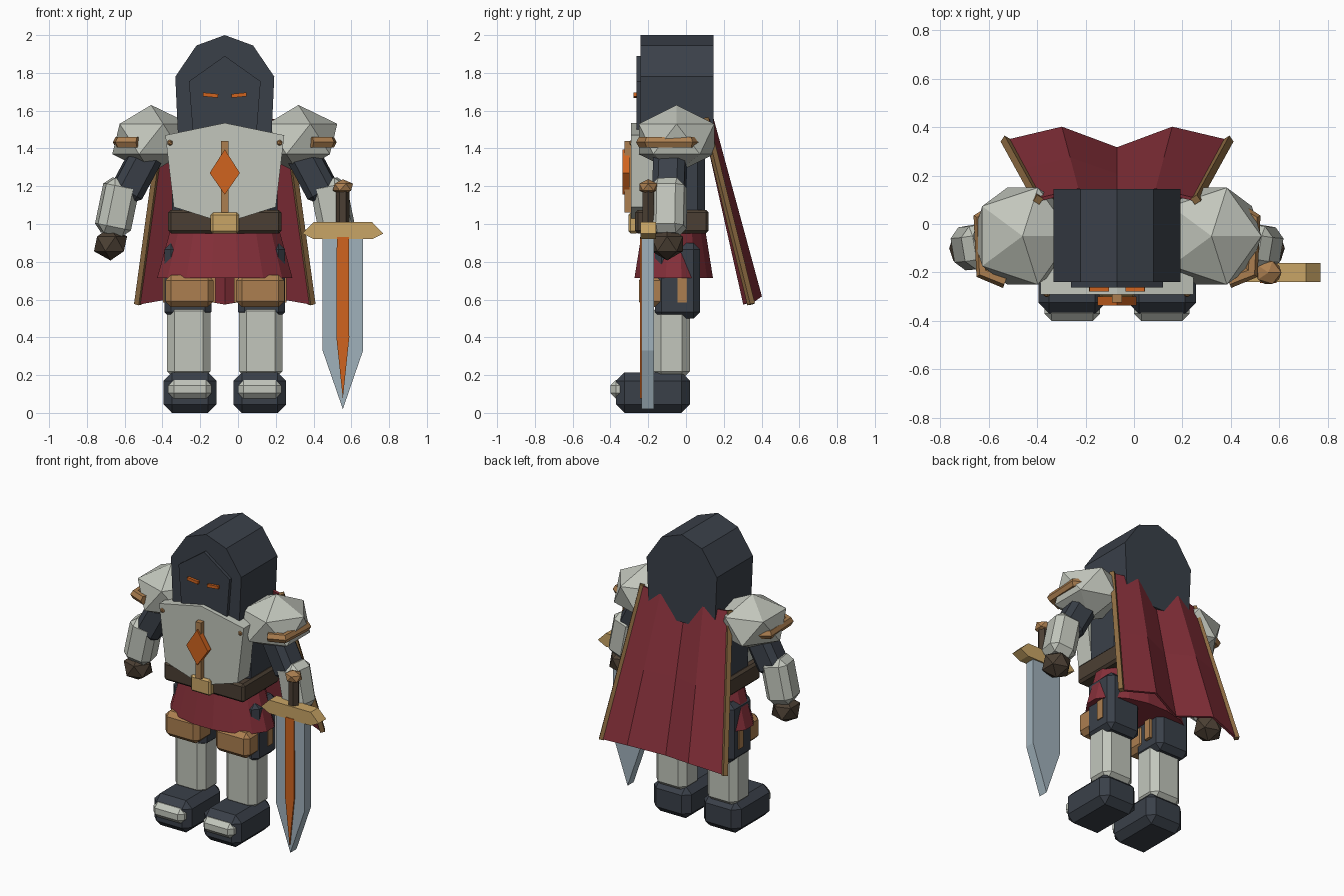
import bpy, bmesh, math
from mathutils import Vector, Matrix

if "Cube" in bpy.data.objects:
    bpy.data.objects.remove(bpy.data.objects["Cube"], do_unlink=True)

CX = -0.07  # body centre line


def material(name, code):
    rgb = [int(code[i:i + 2], 16) / 255 for i in (0, 2, 4)]
    lin = [c / 12.92 if c < 0.04 else ((c + 0.055) / 1.055) ** 2.4 for c in rgb]
    m = bpy.data.materials.new(name)
    m.use_nodes = True
    m.diffuse_color = (*lin, 1)
    bsdf = next(n for n in m.node_tree.nodes if n.type == 'BSDF_PRINCIPLED')
    bsdf.inputs["Base Color"].default_value = (*lin, 1)
    return m


DARK = material("charcoal cloth", "3a4049")
PLATE = material("pale plate", "c2c6bc")
RED = material("red cloth", "86303a")
ORANGE = material("glowing orange", "d0641f")
LEATHER = material("tan leather", "ac7f50")
GOLD = material("gold", "c9a566")
BROWN = material("dark brown leather", "4b3f33")
STEEL = material("blue steel", "a0b1bb")
TRIM = material("bronze trim", "8f6d43")


def finish(bm, name, mat):
    bmesh.ops.recalc_face_normals(bm, faces=bm.faces)
    me = bpy.data.meshes.new(name)
    bm.to_mesh(me)
    bm.free()
    me.materials.append(mat)
    ob = bpy.data.objects.new(name, me)
    bpy.context.collection.objects.link(ob)
    return ob


def block(size, bevel):
    """Box around the origin with chamfered edges."""
    bm = bmesh.new()
    bmesh.ops.create_cube(bm, size=1)
    bmesh.ops.scale(bm, vec=size, verts=bm.verts)
    if bevel:
        bmesh.ops.bevel(bm, geom=bm.edges[:], offset=bevel, segments=1, affect='EDGES')
    return bm


def box(name, x, y, z, mat, bevel=0):
    """Box given by its (low, high) range on each axis."""
    bm = block([r[1] - r[0] for r in (x, y, z)], bevel)
    bmesh.ops.translate(bm, vec=[sum(r) / 2 for r in (x, y, z)], verts=bm.verts)
    return finish(bm, name, mat)


def rod(name, p, q, width, depth, mat, bevel=0):
    """Chamfered bar from p to q."""
    p, q = Vector(p), Vector(q)
    bm = block((width, depth, (q - p).length), bevel)
    turn = Vector((0, 0, 1)).rotation_difference(q - p).to_matrix().to_4x4()
    bm.transform(Matrix.Translation((p + q) / 2) @ turn)
    return finish(bm, name, mat)


def prism(name, outline, y0, y1, mat, cx=CX, mirrored=True):
    """Front outline pushed from y0 to y1; mirrored outlines list one half."""
    pts = list(outline)
    if mirrored:
        pts += [(-x, z) for x, z in reversed(outline) if x > 0]
    bm = bmesh.new()
    face = bm.faces.new([bm.verts.new((cx + x, y0, z)) for x, z in pts])
    new = bmesh.ops.extrude_face_region(bm, geom=[face])["geom"]
    bmesh.ops.translate(bm, vec=(0, y1 - y0, 0),
                        verts=[v for v in new if isinstance(v, bmesh.types.BMVert)])
    return finish(bm, name, mat)


def ball(name, centre, radii, mat):
    bm = bmesh.new()
    bmesh.ops.create_icosphere(bm, subdivisions=1, radius=1)
    bmesh.ops.scale(bm, vec=radii, verts=bm.verts)
    bmesh.ops.translate(bm, vec=centre, verts=bm.verts)
    return finish(bm, name, mat)


def cone(name, centre, r1, r2, height, sides, mat, flat=1.0):
    bm = bmesh.new()
    bmesh.ops.create_cone(bm, cap_ends=True, segments=sides, radius1=r1, radius2=r2, depth=height)
    bm.transform(Matrix.Translation(centre) @ Matrix.Diagonal((1, flat, 1, 1))
                 @ Matrix.Rotation(math.pi / sides, 4, 'Z'))
    return finish(bm, name, mat)


def band(name, path, radius, mat):
    """Faceted bar following a bent path."""
    cu = bpy.data.curves.new(name, 'CURVE')
    cu.dimensions = '3D'
    cu.bevel_depth, cu.bevel_resolution, cu.use_fill_caps = radius, 1, True
    sp = cu.splines.new('POLY')
    sp.points.add(len(path) - 1)
    for pt, co in zip(sp.points, path):
        pt.co = (*co, 1)
    tmp = bpy.data.objects.new(name, cu)
    bpy.context.collection.objects.link(tmp)
    bpy.context.view_layer.update()
    me = bpy.data.meshes.new_from_object(tmp.evaluated_get(bpy.context.evaluated_depsgraph_get()))
    bpy.data.objects.remove(tmp, do_unlink=True)
    me.materials.clear()
    me.materials.append(mat)
    for f in me.polygons:
        f.use_smooth = False
    bpy.context.collection.objects.link(bpy.data.objects.new(name, me))


# Hood and face
prism("hood", [(0, 2.0), (0.15, 1.945), (0.262, 1.78), (0.245, 1.41)], -0.24, 0.145, DARK)
prism("face_plate", [(0, 1.89), (0.19, 1.755), (0.165, 1.44)], -0.262, -0.235, DARK)

# Torso, breastplate and belt
box("torso", (CX - 0.28, CX + 0.28), (-0.2, 0.1), (1.0, 1.47), DARK, 0.04)
prism("breastplate", [(0, 1.535), (0.315, 1.47), (0.27, 1.09), (0.08, 1.03)], -0.29, -0.165, PLATE)
box("belt", (CX - 0.3, CX + 0.3), (-0.27, 0.12), (0.95, 1.075), BROWN, 0.015)
box("buckle", (CX - 0.075, CX + 0.075), (-0.305, -0.25), (0.95, 1.06), GOLD, 0.012)
box("chest_bar", (CX - 0.02, CX + 0.02), (-0.325, -0.28), (1.06, 1.44), LEATHER)
prism("chest_gem", [(0, 1.395), (0.08, 1.27), (0, 1.155)], -0.337, -0.3, ORANGE)
cone("skirt", (CX, -0.065, 0.84), 0.365, 0.295, 0.25, 16, RED, 0.58)

for s, side in ((-1, "right"), (1, "left")):
    def at(dx, y, z):
        return (CX + s * dx, y, z)

    def span(a, b):
        return sorted((CX + s * a, CX + s * b))

    # Eyes and breastplate rivets
    rod(side + "_eye", at(0.035, -0.268, 1.678), at(0.115, -0.268, 1.686), 0.02, 0.022, ORANGE)
    ball(side + "_rivet", at(0.29, -0.285, 1.43), (0.018,) * 3, LEATHER)
    # Arms
    ball(side + "_pauldron", at(0.39, -0.05, 1.45), (0.23, 0.235, 0.18), PLATE)
    band(side + "_pauldron_band", [at(0.46, -0.235, 1.433), at(0.555, -0.2, 1.433),
                                   at(0.565, 0.02, 1.433), at(0.47, 0.075, 1.433)], 0.031, LEATHER)
    rod(side + "_upper_arm", at(0.37, -0.08, 1.45), at(0.535, -0.09, 1.14), 0.17, 0.17, DARK, 0.035)
    rod(side + "_forearm", at(0.54, -0.09, 1.235), at(0.6, -0.095, 0.945), 0.18, 0.18, PLATE, 0.04)
    ball(side + "_hand", at(0.605, -0.1, 0.895), (0.098, 0.098, 0.088), BROWN)
    # Legs
    box(side + "_thigh", span(0.07, 0.32), (-0.165, 0.075), (0.5, 0.9), DARK, 0.035)
    box(side + "_knee_guard", span(0.06, 0.315), (-0.25, -0.075), (0.56, 0.73), LEATHER, 0.03)
    for n, dx in (("inner", 0.062), ("outer", 0.315)):
        box(side + "_knee_strap_" + n, span(dx - 0.012, dx + 0.012), (-0.045, 0.005),
            (0.585, 0.74), LEATHER)
    box(side + "_greave", span(0.075, 0.305), (-0.172, 0.02), (0.18, 0.58), PLATE, 0.04)
    box(side + "_boot", span(0.045, 0.325), (-0.37, 0.02), (0, 0.215), DARK, 0.045)
    box(side + "_toe_cap", span(0.07, 0.3), (-0.4, -0.32), (0.075, 0.175), PLATE, 0.03)
    # Cape edging
    rod(side + "_cape_trim", at(0.325, 0.1, 1.56), at(0.46, 0.345, 0.575), 0.03, 0.03, TRIM)

# Cape: four pleats widening toward the hem
top = [(-0.325, 0.1), (-0.16, 0.14), (0, 0.09), (0.16, 0.14), (0.325, 0.1)]
hem = [(-0.46, 0.34), (-0.228, 0.395), (0, 0.31), (0.228, 0.395), (0.46, 0.34)]
bm = bmesh.new()
rows = []
for t in (0, 0.5, 1):
    row = []
    for (xa, ya), (xb, yb) in zip(top, hem):
        drop = 0.575 + (0.04 if yb > 0.36 else 0)
        row.append(bm.verts.new((CX + xa + (xb - xa) * t, ya + (yb - ya) * t,
                                 1.555 + (drop - 1.555) * t)))
    rows.append(row)
for a, b in zip(rows, rows[1:]):
    for i in range(4):
        bm.faces.new((a[i], b[i], b[i + 1], a[i + 1]))
cape = finish(bm, "cape", RED)
thick = cape.modifiers.new("thickness", 'SOLIDIFY')
thick.thickness, thick.offset = 0.014, 0

# Sword
SX, SY = 0.555, -0.2
prism("sword_blade", [(0, 0.95), (0.107, 0.95), (0.107, 0.33), (0, 0.02)], -0.235, -0.17, STEEL, SX)
prism("sword_core", [(0, 0.93), (0.032, 0.93), (0.034, 0.4), (0, 0.075)], -0.244, -0.235, ORANGE, SX)
prism("sword_guard", [(0, 1.01), (0.155, 1.01), (0.215, 0.95), (0.155, 0.92), (0, 0.92)],
      -0.24, -0.16, GOLD, SX)
cone("sword_grip", (SX, SY, 1.08), 0.035, 0.035, 0.2, 6, BROWN)
ball("sword_pommel", (SX, SY, 1.195), (0.06, 0.055, 0.042), LEATHER)
